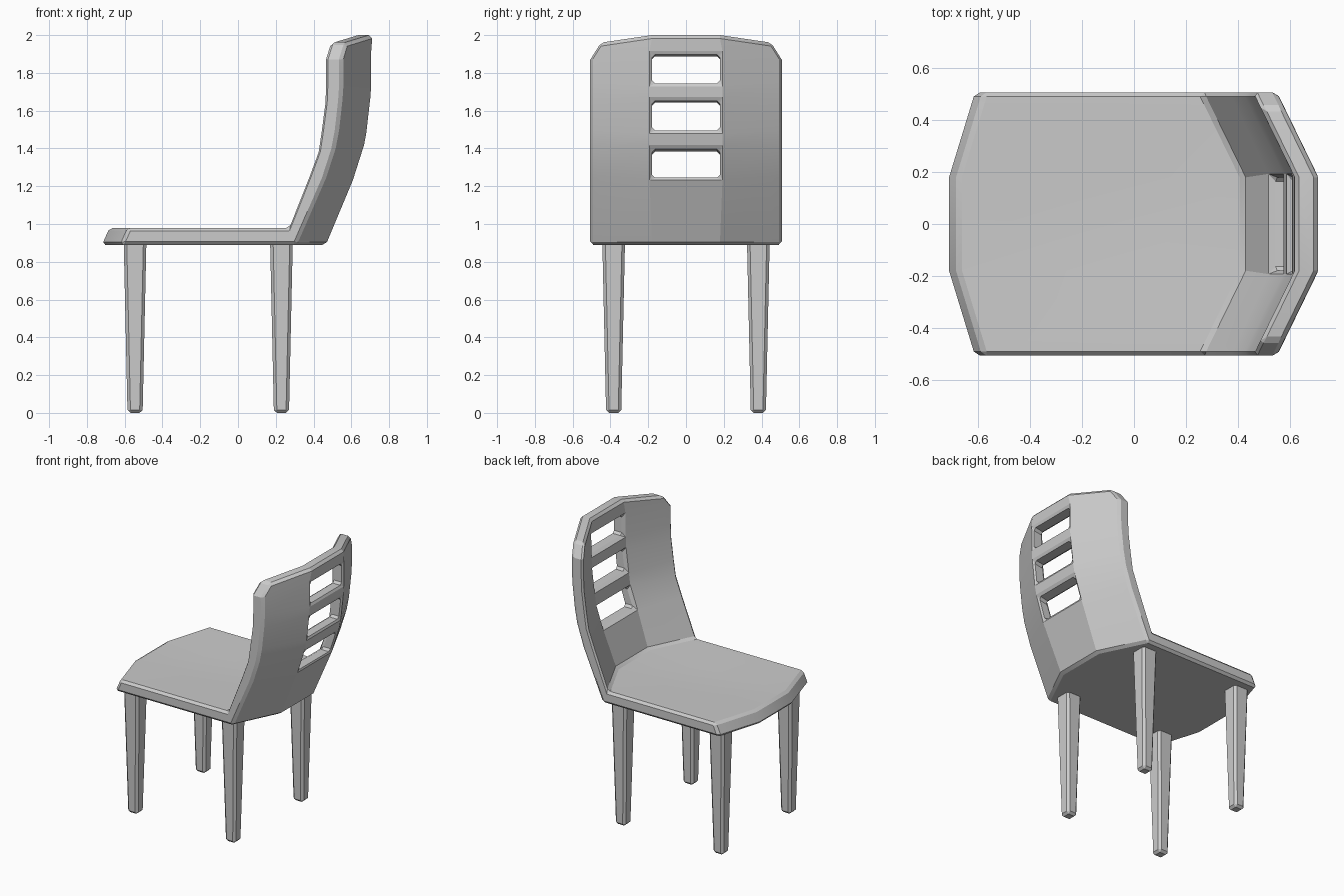
import bpy, bmesh, math

if "Cube" in bpy.data.objects:
    bpy.data.objects.remove(bpy.data.objects["Cube"])


def finish(obj, bevel, limit):
    m = obj.modifiers.new("soft_edges", 'BEVEL')
    m.width = bevel
    m.segments = 1
    m.limit_method = 'ANGLE'
    m.angle_limit = math.radians(limit)
    bpy.ops.object.select_all(action='DESELECT')
    obj.select_set(True)
    bpy.context.view_layer.objects.active = obj
    bpy.ops.object.modifier_apply(modifier=m.name)
    bpy.ops.object.shade_smooth_by_angle(angle=math.radians(20))


def make_object(name, bm):
    bmesh.ops.recalc_face_normals(bm, faces=bm.faces[:])
    me = bpy.data.meshes.new(name)
    bm.to_mesh(me)
    bm.free()
    obj = bpy.data.objects.new(name, me)
    bpy.context.collection.objects.link(obj)
    return obj


# Seat and backrest shell: matching centre profiles (x, z), front edge to top
outer = [(-.72, .89), (-.3, .89), (0, .89), (.465, .89), (.62, 1.245), (.67, 1.40),
         (.688, 1.495), (.706, 1.655), (.712, 1.745), (.712, 1.90), (.71, 2.0)]
inner = [(-.68, .98), (-.3, .965), (0, .965), (.425, .98), (.53, 1.245), (.58, 1.38),
         (.597, 1.495), (.616, 1.64), (.62, 1.745), (.62, 1.885), (.62, 2.0)]
shift = [.10, 0, 0] + [-.16] * 8          # how far the sides wrap forward
columns = [-.507, -.45, -.18, .18, .45, .507]
slot_rows = (4, 6, 8)

bm = bmesh.new()


def add_sheet(profile):
    sheet = []
    last = len(profile) - 1
    for i, (x, z) in enumerate(profile):
        row = []
        for y in columns:
            a = abs(y)
            w = max(0, (a - .18) / .327)
            zz = z
            if i in (1, 2) and a > .3 and profile is inner:
                zz = .98
            if i == last:                  # rounded top corners
                zz -= .13 if a > .5 else .04 if a > .4 else 0
            elif i == last - 1 and a > .5:
                zz -= .06
            row.append(bm.verts.new((x + shift[i] * w, y, zz)))
        sheet.append(row)
    return sheet


back, front = add_sheet(outer), add_sheet(inner)
walls = {}
for i in range(len(outer) - 1):
    for j in range(len(columns) - 1):
        if i in slot_rows and j == 2:
            continue                       # open slot
        ring = [(i, j), (i + 1, j), (i + 1, j + 1), (i, j + 1)]
        for sheet in (back, front):
            bm.faces.new([sheet[r][c] for r, c in ring])
        for k in range(4):
            key = tuple(sorted((ring[k], ring[(k + 1) % 4])))
            walls[key] = walls.get(key, 0) + 1
for ((r, c), (s, d)), count in walls.items():
    if count == 1:                         # close rims of shell and slots
        bm.faces.new((back[r][c], back[s][d], front[s][d], front[r][c]))
finish(make_object("seat_and_backrest", bm), .016, 38)

# Tapered legs
for name, x in (("front_leg", -.545), ("rear_leg", .23)):
    for side, y in (("left", .383), ("right", -.383)):
        bm = bmesh.new()
        bmesh.ops.create_cube(bm, size=1)
        for v in bm.verts:
            top = v.co.z > 0
            width = .12 if top else .08
            v.co = (x + v.co.x * width, y + v.co.y * width, .905 if top else 0)
        finish(make_object(f"{name}_{side}", bm), .016, 40)
